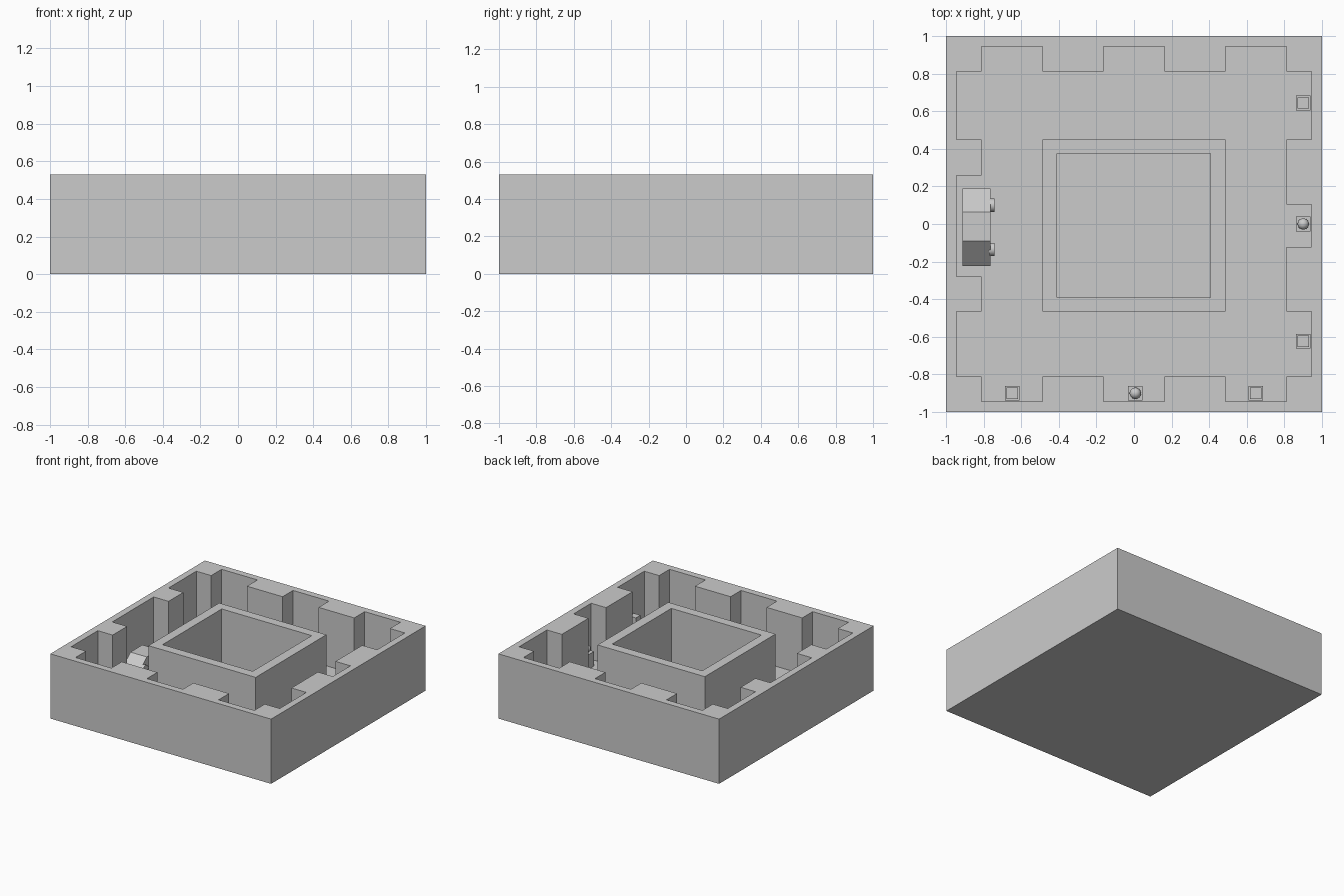
import bpy, bmesh, math

if "Cube" in bpy.data.objects:
    bpy.data.objects.remove(bpy.data.objects["Cube"])

FLOOR, TOP = 0.07, 0.53


def mesh_object(name, bm):
    bmesh.ops.recalc_face_normals(bm, faces=bm.faces[:])
    me = bpy.data.meshes.new(name)
    bm.to_mesh(me)
    bm.free()
    ob = bpy.data.objects.new(name, me)
    bpy.context.collection.objects.link(ob)
    return ob


def box(name, x0, x1, y0, y1, z0, z1):
    bm = bmesh.new()
    bmesh.ops.create_cube(bm, size=1)
    for v in bm.verts:
        v.co = (x1 if v.co.x > 0 else x0, y1 if v.co.y > 0 else y0, z1 if v.co.z > 0 else z0)
    return mesh_object(name, bm)


def prism(name, pts, vec):
    bm = bmesh.new()
    f = bm.faces.new([bm.verts.new(p) for p in pts])
    r = bmesh.ops.extrude_face_region(bm, geom=[f], use_keep_orig=True)
    bmesh.ops.translate(bm, vec=vec, verts=[g for g in r["geom"] if isinstance(g, bmesh.types.BMVert)])
    return mesh_object(name, bm)


def cut(target, cutter):
    m = target.modifiers.new("cut", "BOOLEAN")
    m.operation, m.object, m.solver = "DIFFERENCE", cutter, "EXACT"
    bpy.context.view_layer.objects.active = target
    bpy.ops.object.modifier_apply(modifier=m.name)
    bpy.data.objects.remove(cutter)


# Outer block hollowed by the notched room outline
A, B = 0.81, 0.945
room = [(-A, B), (-.486, B), (-.486, A), (-.163, A), (-.163, B), (.163, B), (.163, A),
        (.486, A), (.486, B), (A, B), (A, A), (B, A), (B, .45), (A, .45), (A, .105),
        (B, .105), (B, -.123), (A, -.123), (A, -.465), (B, -.465), (B, -A), (A, -A),
        (A, -B), (.486, -B), (.486, -A), (.163, -A), (.163, -B), (-.163, -B), (-.163, -A),
        (-.486, -A), (-.486, -B), (-A, -B), (-A, -A), (-B, -A), (-B, -.465), (-A, -.465),
        (-A, -.278), (-B, -.278), (-B, .258), (-A, .258), (-A, .45), (-B, .45), (-B, A), (-A, A)]
walls = box("outer_walls", -1, 1, -1, 1, 0, TOP)
cut(walls, prism("room_cutter", [(x, y, FLOOR) for x, y in room], (0, 0, 1)))

# Hollow square enclosure in the middle
centre = box("centre_enclosure", -.486, .486, -.465, .45, FLOOR - .01, TOP)
cut(centre, box("centre_cutter", -.41, .406, -.39, .375, FLOOR, 1))

# Pedestals in the alcoves: square caps at the ends, spheres in the middle
spots = [(.9, .643, 0), (.9, 0, 1), (.9, -.623, 0), (-.647, -.9, 0), (.007, -.9, 1), (.647, -.9, 0)]
for x, y, is_ball in spots:
    box("pedestal", x - .039, x + .039, y - .039, y + .039, FLOOR - .01, .19)
    if is_ball:
        bpy.ops.mesh.primitive_uv_sphere_add(segments=24, ring_count=12, radius=.03, location=(x, y, .218))
        bpy.context.object.name = "pedestal_ball"
        bpy.ops.object.shade_smooth()
    else:
        box("pedestal_block", x - .03, x + .03, y - .03, y + .03, .19, .25)

# Faceted chest against the left wall with two round studs
profile = [(-.22, FLOOR - .01), (-.22, .10), (-.09, .22), (.065, .22), (.19, .10), (.19, FLOOR - .01)]
prism("chest", [(-.912, y, z) for y, z in profile], (.148, 0, 0))
for y in (.1, -.135):
    bpy.ops.mesh.primitive_cylinder_add(vertices=24, radius=.035, depth=.03, location=(-.757, y, .14),
                                        rotation=(0, math.pi / 2, 0))
    bpy.context.object.name = "chest_stud"
    bpy.ops.object.shade_smooth_by_angle()
